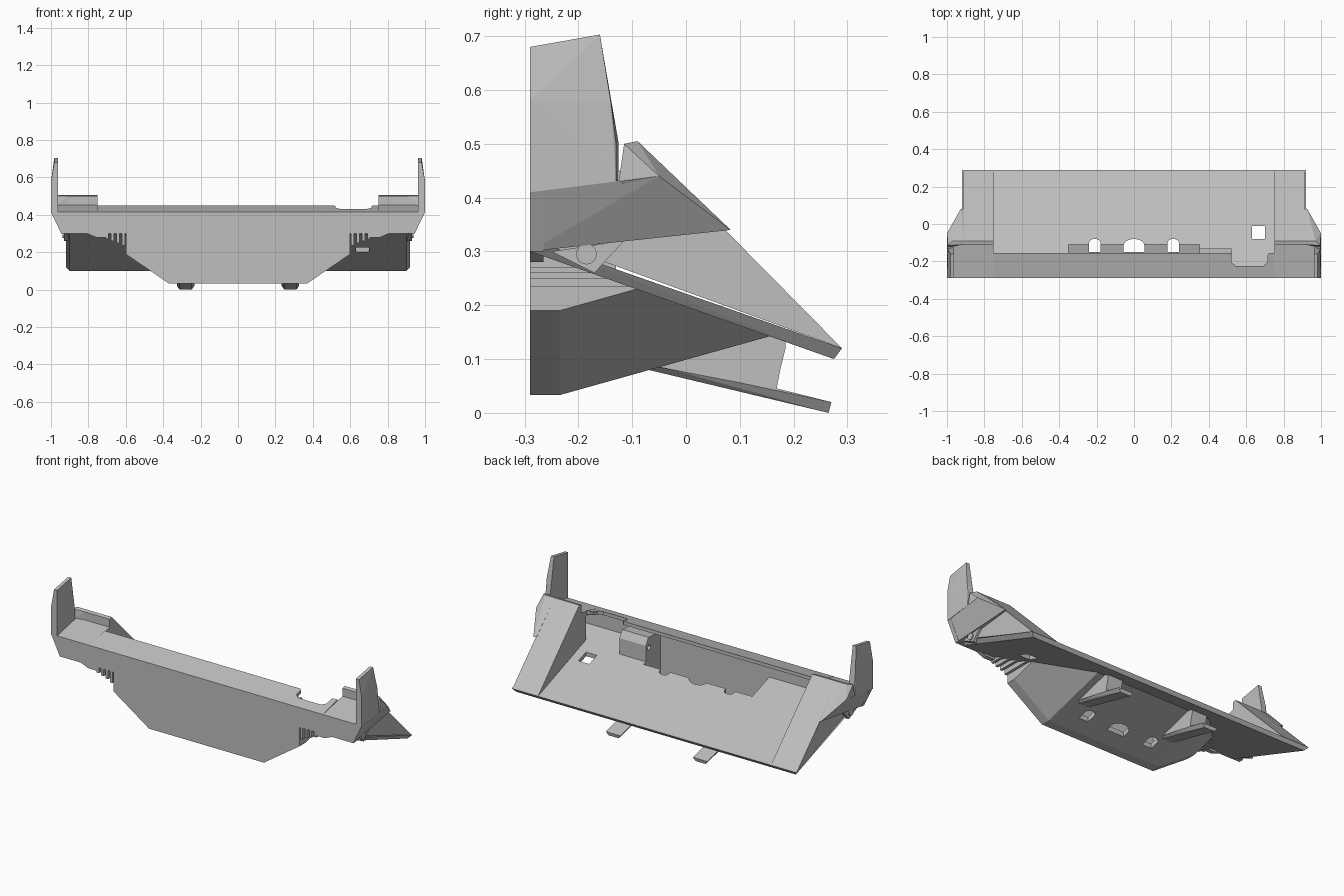
import bpy
import bmesh
import math
from mathutils import Vector

if "Cube" in bpy.data.objects:
    bpy.data.objects.remove(bpy.data.objects["Cube"], do_unlink=True)

grey = bpy.data.materials.new("plain grey")
grey.use_nodes = True
colour = (0.52, 0.52, 0.52, 1)
grey.diffuse_color = colour
grey.node_tree.nodes["Principled BSDF"].inputs["Base Color"].default_value = colour


def finish(bm, name):
    """Turn a bmesh into a flat shaded grey object."""
    bmesh.ops.recalc_face_normals(bm, faces=bm.faces[:])
    mesh = bpy.data.meshes.new(name)
    bm.to_mesh(mesh)
    bm.free()
    mesh.materials.append(grey)
    part = bpy.data.objects.new(name, mesh)
    bpy.context.collection.objects.link(part)
    return part


def sweep(name, rings):
    """Join equal rings of points in order and cap both ends."""
    bm = bmesh.new()
    loops = [[bm.verts.new(p) for p in ring] for ring in rings]
    for a, b in zip(loops, loops[1:]):
        for i in range(len(a)):
            j = (i + 1) % len(a)
            bm.faces.new((a[i], a[j], b[j], b[i]))
    bm.faces.new(loops[0])
    bm.faces.new(loops[-1])
    return finish(bm, name)


def side_prism(name, profile, x0, x1):
    """Extrude a (y, z) profile across x."""
    return sweep(name, [[(x, y, z) for y, z in profile] for x in (x0, x1)])


def plan_prism(name, outline, z0, z1):
    """Extrude an (x, y) outline upward."""
    return sweep(name, [[(x, y, z) for x, y in outline] for z in (z0, z1)])


def hull(name, points):
    bm = bmesh.new()
    for p in points:
        bm.verts.new(p)
    bmesh.ops.convex_hull(bm, input=bm.verts[:])
    return finish(bm, name)


def cut(part, cutters):
    for cutter in cutters:
        mod = part.modifiers.new("cut", "BOOLEAN")
        mod.operation = "DIFFERENCE"
        mod.solver = "EXACT"
        mod.object = cutter
        bpy.context.view_layer.objects.active = part
        bpy.ops.object.modifier_apply(modifier=mod.name)


def tube(name, x0, x1, y, z, radius):
    angles = [math.tau * i / 24 for i in range(24)]
    ring = [(y + radius * math.cos(a), z + radius * math.sin(a)) for a in angles]
    return side_prism(name, ring, x0, x1)


FRONT = -0.29
BACK = 0.29

# Sloping tray floor with a chamfered underside
floor = hull("tray_floor", [
    (s * x, y, z) for s in (-1, 1) for x, y, z in (
        (0.92, FRONT, 0.323), (0.92, BACK, 0.12),
        (0.9, FRONT, 0.3), (0.9, 0.275, 0.1))])

# Keel body: straight at the front, then running up into the tray
half = [(0.6, 0.36), (0.6, 0.19), (0.37, 0.033)]
section = half + [(-x, z) for x, z in reversed(half)]
body = sweep("lower_body", [
    [(x, y, z + rise) for x, z in section]
    for y, rise in ((FRONT, 0), (-0.235, 0), (BACK, 0.147))])
bm = bmesh.new()
bm.from_mesh(body.data)
bmesh.ops.bisect_plane(
    bm, geom=bm.verts[:] + bm.edges[:] + bm.faces[:],
    plane_co=Vector((0, FRONT, 0.31)), plane_no=Vector((0, 0.35, 1)),
    clear_outer=True)
bmesh.ops.holes_fill(bm, edges=[e for e in bm.edges if e.is_boundary])
bmesh.ops.recalc_face_normals(bm, faces=bm.faces[:])
bm.to_mesh(body.data)
bm.free()

# Front wall outline
edge = [(1, 0.415), (0.945, 0.3), (0.81, 0.3), (0.76, 0.28), (0.7, 0.28),
        (0.7, 0.3), (0.6, 0.3), (0.6, 0.19), (0.37, 0.033)]
outline = edge + [(-x, z) for x, z in reversed(edge)]
wall = sweep("front_wall", [[(x, y, z) for x, z in outline]
                            for y in (FRONT, -0.265)])

# Overhanging top lip
lip = side_prism("top_lip", [(FRONT, 0.395), (FRONT, 0.415),
                             (-0.155, 0.45), (-0.155, 0.43)], -0.75, 0.75)

# Cut the pit, drain holes, square opening and lip notch
pit = side_prism("pit_cutter", [(-0.265, 0.06), (-0.235, 0.06), (-0.11, 0.095),
                                (-0.11, 0.39), (-0.265, 0.39)], -0.35, 0.35)
holes = []
for x, r in ((0, 0.055), (-0.21, 0.03), (0.21, 0.03)):
    arch = [(x + r * math.cos(math.pi * i / 8),
             -0.08 - r * 0.6 + r * 0.6 * math.sin(math.pi * i / 8)) for i in range(9)]
    holes.append(plan_prism("hole_cutter", arch + [(x - r, -0.15), (x + r, -0.15)], -0.1, 0.39))
square = plan_prism("square_cutter", [(0.63, -0.08), (0.7, -0.08),
                                      (0.7, -0.01), (0.63, -0.01)], 0, 0.5)
notch = plan_prism("notch_cutter", [
    (0.5, -0.14), (0.52, -0.165), (0.52, -0.205), (0.545, -0.225),
    (0.69, -0.225), (0.715, -0.205), (0.715, -0.165), (0.735, -0.14)], 0.35, 0.6)
cut(body, [pit] + holes)
cut(floor, [pit, square] + holes)
cut(lip, [notch])

# Small housing under the lip, with a round socket
housing = side_prism("housing_box", [(-0.265, 0.28), (-0.13, 0.26), (-0.13, 0.36),
                                     (-0.155, 0.4), (-0.265, 0.39)], 0.35, 0.52)
socket = tube("socket_cutter", 0.33, 0.4, -0.16, 0.34, 0.014)
cut(housing, [socket])
for cutter in [pit, square, notch, socket] + holes:
    bpy.data.objects.remove(cutter, do_unlink=True)

for s, side in ((-1, "right"), (1, "left")):
    def mirrored(points):
        return [(s * x, y, z) for x, y, z in points]

    # End wedge with its raised rear crest
    side_prism(side + "_wedge", [
        (-0.15, 0.28), (-0.15, 0.43), (-0.11, 0.44), (-0.11, 0.5),
        (-0.09, 0.505), (BACK, 0.12)], s * 0.75, s * 0.915)

    # Lip over the end of the tray
    side_prism(side + "_end_lip", [
        (FRONT, 0.395), (FRONT, 0.415), (-0.1, 0.455), (-0.1, 0.43)],
        s * 0.75, s * 0.98)

    # Outer flank, lower and rear halves
    hull(side + "_flank", mirrored([
        (1, FRONT, 0.415), (1, -0.05, 0.44), (0.945, FRONT, 0.3),
        (0.91, FRONT, 0.3), (0.91, FRONT, 0.41), (0.91, -0.05, 0.44),
        (0.925, 0.083, 0.34), (0.91, 0.075, 0.34), (0.91, -0.115, 0.32)]))
    hull(side + "_rear_flank", mirrored([
        (1, -0.125, 0.43), (1, -0.05, 0.44), (0.995, -0.115, 0.5),
        (0.97, -0.09, 0.505), (0.91, -0.11, 0.5), (0.91, -0.09, 0.505),
        (0.925, 0.083, 0.34), (0.91, 0.075, 0.34), (0.91, -0.11, 0.43)]))

    # Upright winglet
    hull(side + "_winglet", mirrored([
        (x, y, z) for y, top in ((FRONT, 0.68), (-0.16, 0.703))
        for x, z in ((0.962, top), (0.982, top))]
        + [(1, FRONT, 0.58), (0.995, -0.14, 0.58),
           (0.962, -0.125, 0.5), (0.995, -0.13, 0.5), (1, FRONT, 0.41),
           (0.962, FRONT, 0.41), (0.962, -0.125, 0.43), (1, -0.13, 0.43)]))

    # Pivot mount and pin
    side_prism(side + "_pivot_mount", [(-0.25, 0.3), (-0.17, 0.26), (-0.115, 0.32)],
               s * 0.88, s * 0.93)
    tube(side + "_pivot_pin", s * 0.9, s * 0.937, -0.185, 0.295, 0.019)

    # Stepped fins beside the keel
    for i, low in enumerate((0.235, 0.25, 0.26, 0.27)):
        x = 0.605 + i * 0.029
        side_prism(side + "_fin", [
            (FRONT, low), (FRONT + (0.31 - low) / 0.35, low), (FRONT, 0.31)],
            s * x, s * (x + 0.015))

    # Hooked foot: chamfered sole and upright web
    centre = 0.28
    hull(side + "_foot_sole", mirrored([
        (centre + d * w, y, z) for d in (-1, 1) for w, y, z in (
            (0.032, -0.07, 0.08), (0.032, 0.265, 0), (0.047, 0.27, 0.02),
            (0.047, 0, 0.088), (0.047, -0.06, 0.09))]))
    side_prism(side + "_foot_web", [
        (-0.05, 0.085), (0.168, 0.043), (0.175, 0.08), (0.185, 0.12),
        (0.185, 0.14), (0.05, 0.19)], s * (centre - 0.047), s * (centre + 0.047))
